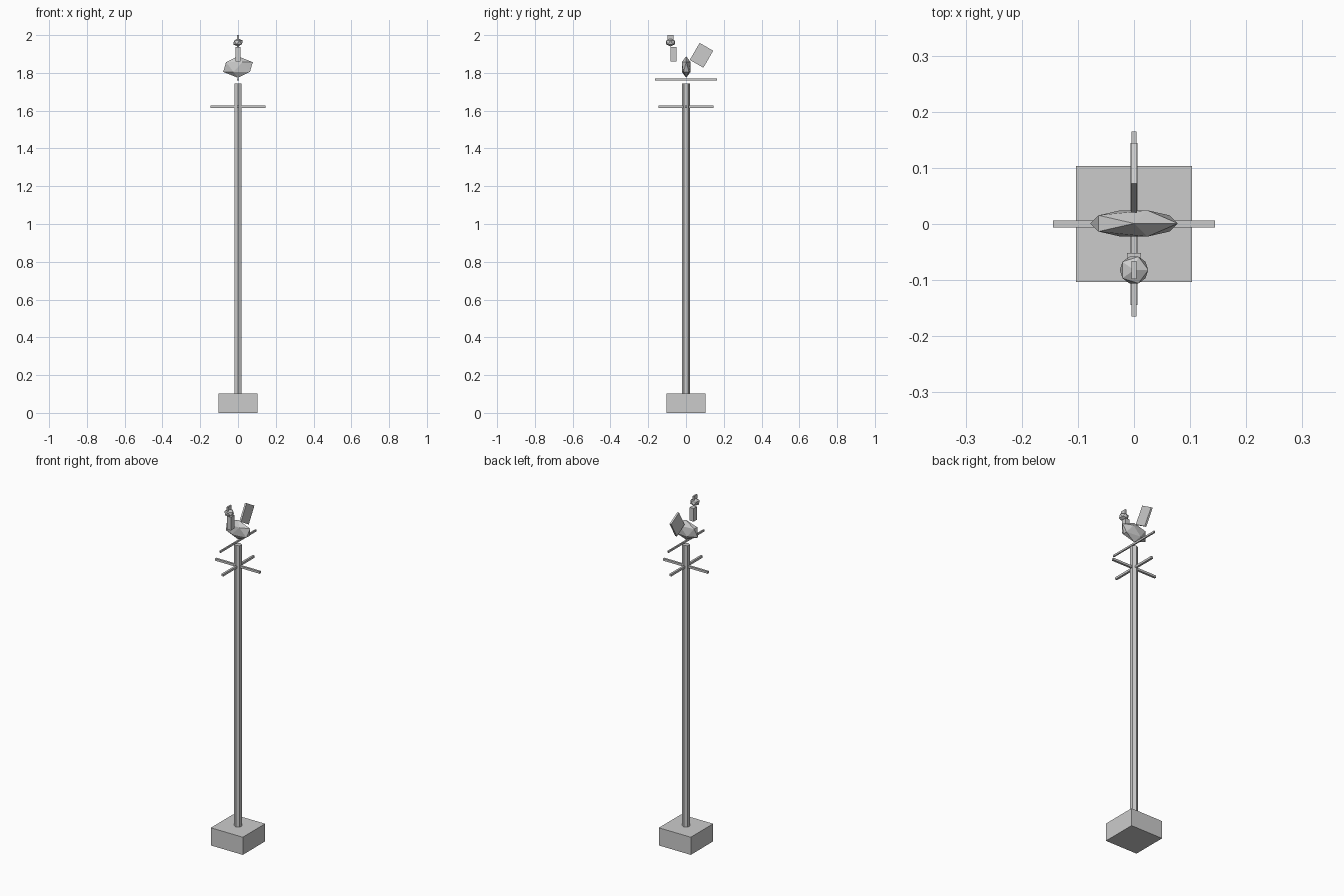
import bpy
from math import radians

if "Cube" in bpy.data.objects:
    bpy.data.objects.remove(bpy.data.objects["Cube"])


def box(name, loc, size, rot=(0, 0, 0)):
    bpy.ops.mesh.primitive_cube_add(size=1, location=loc, rotation=rot)
    ob = bpy.context.object
    ob.name = name
    ob.scale = size
    return ob


def gem(name, loc, radii):
    # 20-sided low-poly ball, stretched
    bpy.ops.mesh.primitive_ico_sphere_add(subdivisions=1, radius=1, location=loc)
    ob = bpy.context.object
    ob.name = name
    ob.scale = radii
    return ob


# Base block and hexagonal post
box("base", (0, 0, 0.0515), (0.206, 0.206, 0.103))
bpy.ops.mesh.primitive_cylinder_add(vertices=6, radius=0.0206, depth=1.645,
                                    location=(0, 0, 0.9225))
bpy.context.object.name = "post"

# Compass cross bars
for name, turn in (("crossbar_x", 0), ("crossbar_y", 90)):
    box(name, (0, 0, 1.62), (0.289, 0.0124, 0.0124), (0, 0, radians(turn)))

# Turning pointer bar
box("pointer_bar", (0, 0, 1.764), (0.0082, 0.33, 0.0103))

# Rooster
gem("body", (0, 0.001, 1.831), (0.0875, 0.0275, 0.057))
box("neck", (0, -0.067, 1.899), (0.025, 0.031, 0.077))
gem("head", (0, -0.082, 1.961), (0.0285, 0.028, 0.0215))
box("comb", (0, -0.082, 1.9875), (0.0085, 0.032, 0.025))
box("tail", (0, 0.082, 1.893), (0.0103, 0.083, 0.104), (radians(-30), 0, 0))
